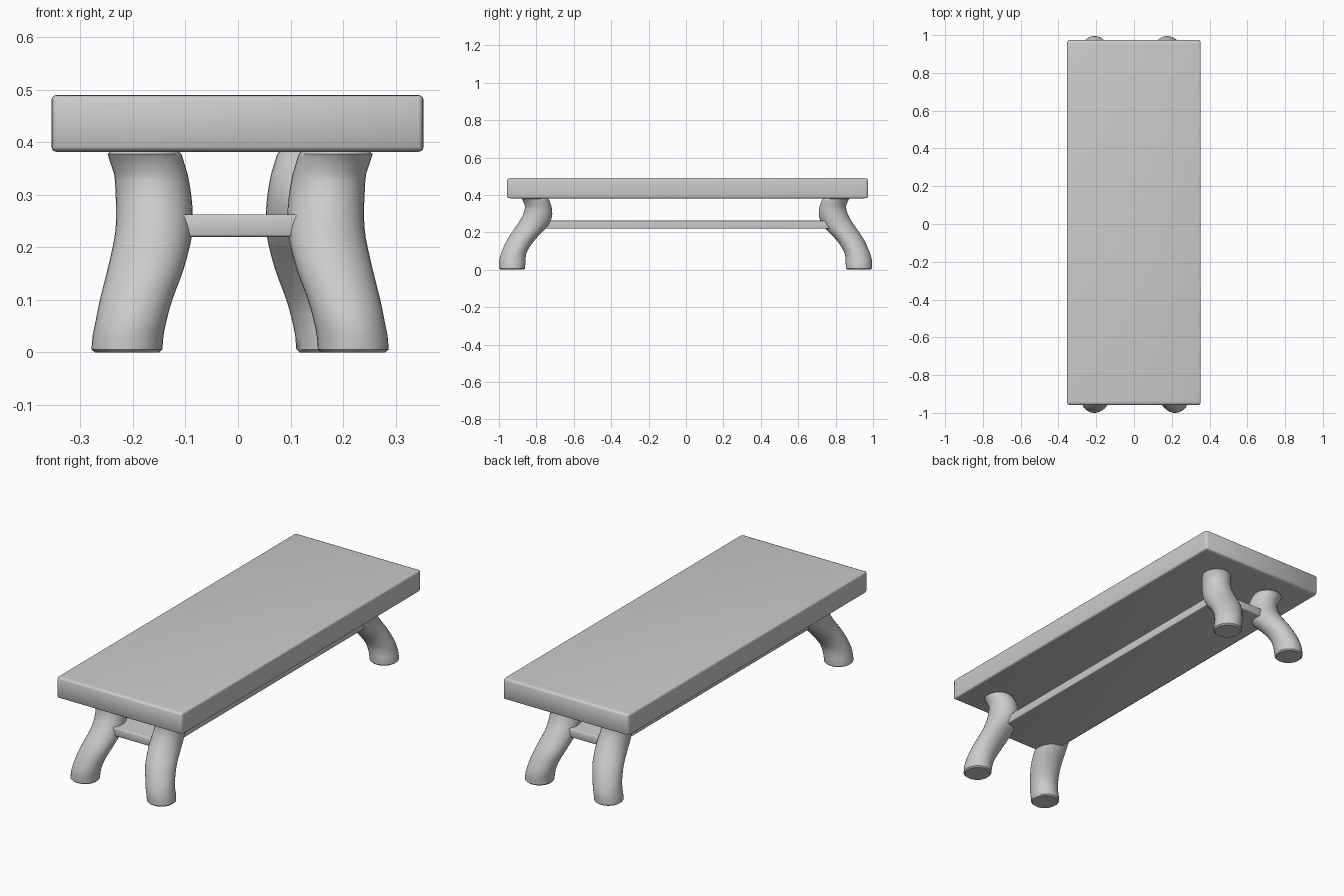
import bpy, bmesh, math
from mathutils import Vector

if "Cube" in bpy.data.objects:
    bpy.data.objects.remove(bpy.data.objects["Cube"])


def finish(bm, name, angle):
    bmesh.ops.recalc_face_normals(bm, faces=bm.faces)
    mesh = bpy.data.meshes.new(name)
    bm.to_mesh(mesh)
    bm.free()
    obj = bpy.data.objects.new(name, mesh)
    bpy.context.collection.objects.link(obj)
    bpy.ops.object.select_all(action='DESELECT')
    obj.select_set(True)
    bpy.context.view_layer.objects.active = obj
    bpy.ops.object.shade_smooth_by_angle(angle=math.radians(angle))
    return obj


def rounded_box(name, low, high, bevel, y_stretch):
    """Bevelled box; the bevel is y_stretch times longer along y."""
    low, high = Vector(low), Vector(high)
    size = high - low
    bm = bmesh.new()
    bmesh.ops.create_cube(bm, size=1)
    bmesh.ops.scale(bm, vec=(size.x, size.y / y_stretch, size.z), verts=bm.verts)
    bmesh.ops.bevel(bm, geom=bm.edges[:], offset=bevel, segments=3,
                    profile=0.5, affect='EDGES')
    bmesh.ops.scale(bm, vec=(1, y_stretch, 1), verts=bm.verts)
    bmesh.ops.translate(bm, vec=(low + high) / 2, verts=bm.verts)
    return finish(bm, name, 50)


# Front left leg profile: z, x min, x max, y min, y max
LEG = [(0.0, -0.272, -0.150, -0.992, -0.868),
       (0.006, -0.279, -0.144, -0.999, -0.861),
       (0.03, -0.277, -0.142, -1.000, -0.859),
       (0.06, -0.271, -0.136, -0.997, -0.858),
       (0.10, -0.263, -0.125, -0.984, -0.848),
       (0.16, -0.248, -0.103, -0.957, -0.808),
       (0.22, -0.235, -0.088, -0.917, -0.750),
       (0.26, -0.232, -0.086, -0.890, -0.724),
       (0.30, -0.233, -0.089, -0.869, -0.715),
       (0.34, -0.236, -0.096, -0.861, -0.720),
       (0.37, -0.246, -0.105, -0.872, -0.730),
       (0.378, -0.248, -0.108, -0.878, -0.736),
       (0.385, -0.240, -0.115, -0.872, -0.744)]


def catmull(a, b, c, d, t):
    return 0.5 * (2 * b + (c - a) * t + (2 * a - 5 * b + 4 * c - d) * t * t
                  + (3 * b - a - 3 * c + d) * t ** 3)


def smooth_profile():
    rows = []
    last = len(LEG) - 1
    for i in range(last):
        quad = [LEG[max(0, min(last, i + k))] for k in (-1, 0, 1, 2)]
        # straight chamfer at both ends, soft curve between
        steps = 3 if 2 <= i < last - 3 else 1
        for s in range(steps):
            rows.append([catmull(*v, s / steps) for v in zip(*quad)])
    rows.append(LEG[-1])
    return rows


def leg(name, sx, sy, dx, dy, sides=32):
    """Loft elliptical rings up the leg, mirrored by sx / sy and shifted."""
    bm = bmesh.new()
    rings = []
    for z, x0, x1, y0, y1 in smooth_profile():
        ring = []
        for k in range(sides):
            a = 2 * math.pi * k / sides
            x = (x0 + x1) / 2 + (x1 - x0) / 2 * math.cos(a)
            y = (y0 + y1) / 2 + (y1 - y0) / 2 * math.sin(a)
            ring.append(bm.verts.new((sx * x + dx, sy * y + dy, z)))
        rings.append(ring)
    for a, b in zip(rings, rings[1:]):
        for k in range(sides):
            n = (k + 1) % sides
            bm.faces.new((a[k], a[n], b[n], b[k]))
    bm.faces.new(rings[0])
    bm.faces.new(rings[-1])
    finish(bm, name, 40)


# Thick top slab
rounded_box("bench_top", (-0.355, -0.957, 0.382), (0.353, 0.973, 0.49), 0.009, 2.2)

# Four curved legs, slightly unevenly placed
leg("front_left_leg", 1, 1, 0, 0)
leg("front_right_leg", -1, 1, 0.008, 0)
leg("back_left_leg", 1, -1, 0, -0.005)
leg("back_right_leg", -1, -1, -0.033, -0.005)

# Long stretcher board held between the legs
rounded_box("stretcher_board", (-0.17, -0.86, 0.22), (0.178, 0.85, 0.263), 0.004, 2)
